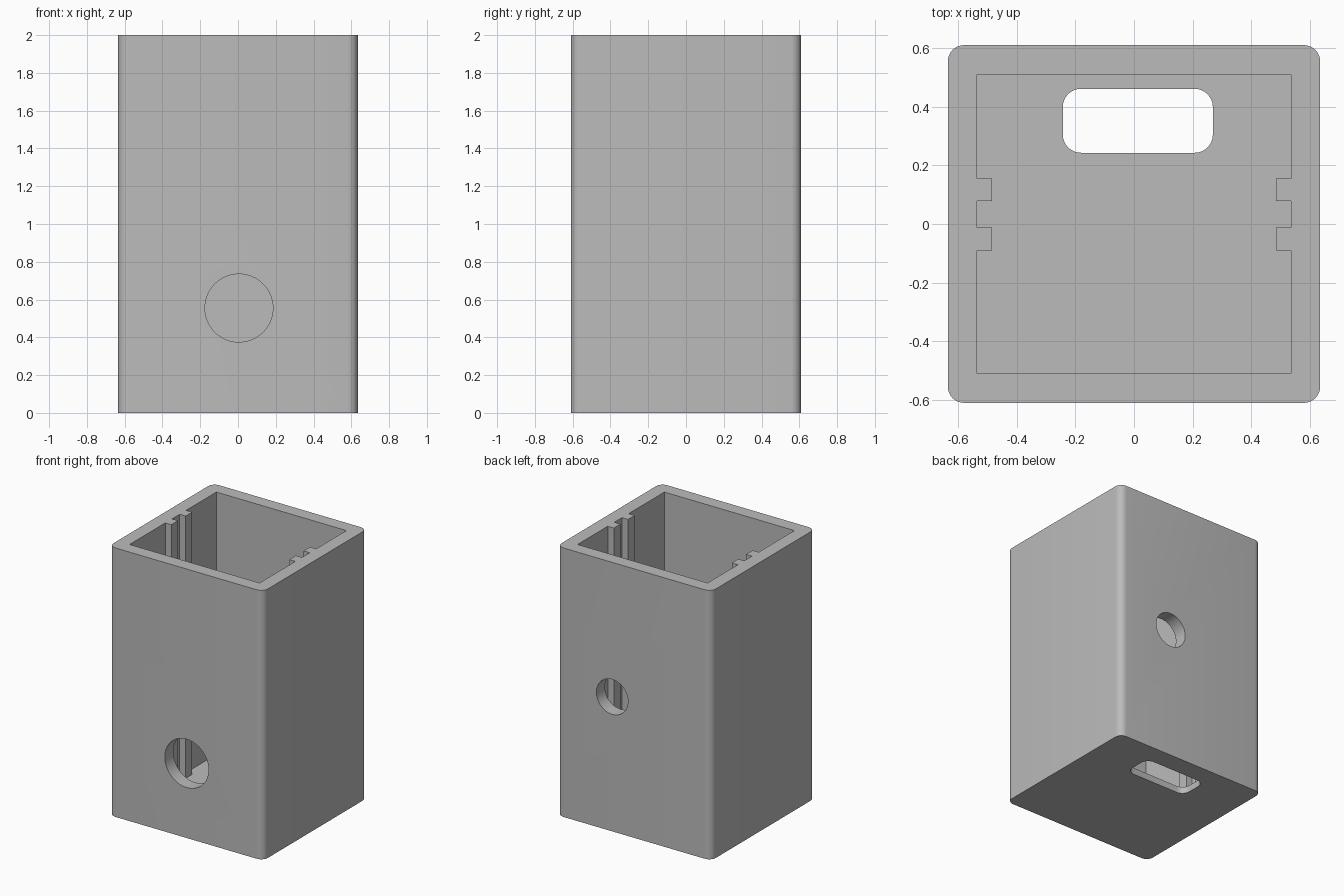
import bpy
import bmesh
from math import cos, sin, pi
from mathutils import Matrix

if "Cube" in bpy.data.objects:
    bpy.data.objects.remove(bpy.data.objects["Cube"], do_unlink=True)

grey = bpy.data.materials.new("grey plastic")
grey.use_nodes = True
colour = (0.5, 0.5, 0.5, 1)
grey.diffuse_color = colour
grey.node_tree.nodes["Principled BSDF"].inputs["Base Color"].default_value = colour

WALL = 0.1
FLOOR = 0.05
HALF_X, HALF_Y, HEIGHT = 0.635, 0.61, 2.0


def rounded_rect(cx, cy, hx, hy, r, steps=8):
    """Counter-clockwise outline with rounded corners."""
    pts = []
    for i, (sx, sy) in enumerate([(1, 1), (-1, 1), (-1, -1), (1, -1)]):
        for k in range(steps + 1):
            a = (i + k / steps) * pi / 2
            pts.append((cx + sx * (hx - r) + r * cos(a), cy + sy * (hy - r) + r * sin(a)))
    return pts


def prism(name, outline, z0, z1):
    """Extrude a flat outline from z0 to z1."""
    bm = bmesh.new()
    face = bm.faces.new([bm.verts.new((x, y, z0)) for x, y in outline])
    ext = bmesh.ops.extrude_face_region(bm, geom=[face])
    top = [v for v in ext["geom"] if isinstance(v, bmesh.types.BMVert)]
    bmesh.ops.translate(bm, verts=top, vec=(0, 0, z1 - z0))
    bmesh.ops.recalc_face_normals(bm, faces=bm.faces)
    return add_object(name, bm)


def round_cutter(name, x, y, z, r):
    """Cylinder along y."""
    bm = bmesh.new()
    bmesh.ops.create_cone(bm, cap_ends=True, segments=64, radius1=r, radius2=r, depth=0.3,
                          matrix=Matrix.Translation((x, y, z)) @ Matrix.Rotation(pi / 2, 4, "X"))
    return add_object(name, bm)


def add_object(name, bm):
    mesh = bpy.data.meshes.new(name)
    bm.to_mesh(mesh)
    bm.free()
    mesh.materials.append(grey)
    obj = bpy.data.objects.new(name, mesh)
    bpy.context.collection.objects.link(obj)
    return obj


# Outer box with rounded upright corners
housing = prism("housing", rounded_rect(0, 0, HALF_X, HALF_Y, 0.055), 0, HEIGHT)

# Cavity outline, notched so two guide rails stay on each side wall
ix, iy, rail = HALF_X - WALL, HALF_Y - WALL, 0.05
side = [(ix, -iy)]
for y0, y1 in [(-0.09, -0.012), (0.078, 0.155)]:
    side += [(ix, y0), (ix - rail, y0), (ix - rail, y1), (ix, y1)]
side.append((ix, iy))
cavity_outline = side + [(-x, y) for x, y in reversed(side)]

# Cavity, floor slot, front hole and back hole
cutters = [
    prism("cavity_cutter", cavity_outline, FLOOR, HEIGHT + 0.1),
    prism("slot_cutter", rounded_rect(0.013, 0.352, 0.256, 0.109, 0.062), -0.1, 0.3),
    round_cutter("front_hole_cutter", 0.005, -HALF_Y, 0.555, 0.18),
    round_cutter("back_hole_cutter", 0.18, HALF_Y, 1.0, 0.13),
]

bpy.ops.object.select_all(action="DESELECT")
bpy.context.view_layer.objects.active = housing
housing.select_set(True)
for cutter in cutters:
    mod = housing.modifiers.new(cutter.name, "BOOLEAN")
    mod.operation = "DIFFERENCE"
    mod.solver = "EXACT"
    mod.object = cutter
    bpy.ops.object.modifier_apply(modifier=mod.name)
    bpy.data.objects.remove(cutter, do_unlink=True)

# Smooth the rounded corners and hole walls, keep hard edges
bpy.ops.object.shade_smooth_by_angle(angle=pi / 6)
